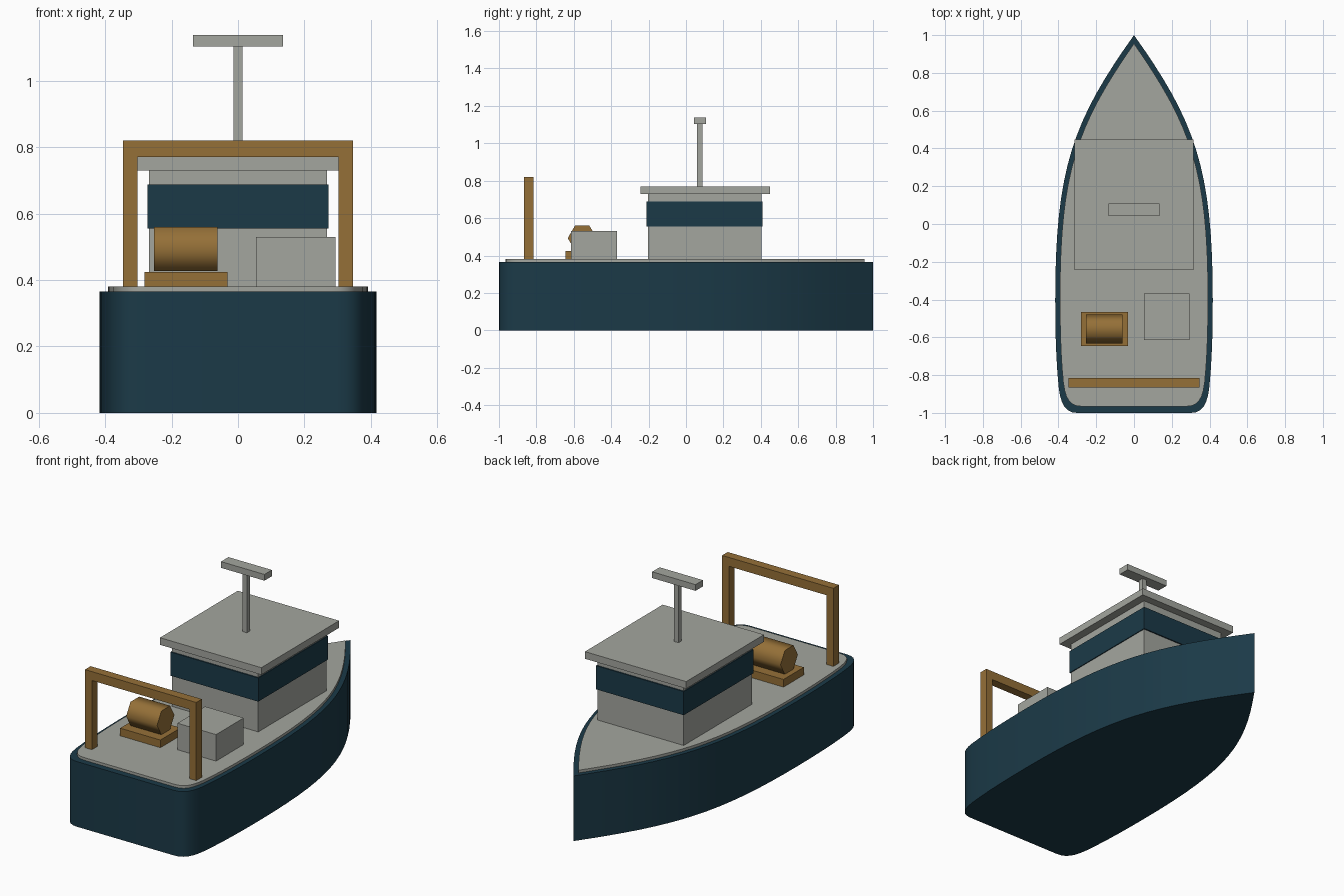
import bpy, bmesh, math
from mathutils import Vector
from mathutils.geometry import interpolate_bezier

if "Cube" in bpy.data.objects:
    bpy.data.objects.remove(bpy.data.objects["Cube"])


def material(name, rgb):
    m = bpy.data.materials.new(name)
    m.diffuse_color = (*rgb, 1)
    m.use_nodes = True
    m.node_tree.nodes["Principled BSDF"].inputs["Base Color"].default_value = m.diffuse_color
    return m


NAVY = material("navy_paint", (0.011, 0.042, 0.064))
BRONZE = material("bronze_paint", (0.30, 0.162, 0.039))
GREY = material("deck_grey", (0.37, 0.38, 0.345))


def finish(name, bm, mat, smooth=None):
    bmesh.ops.recalc_face_normals(bm, faces=bm.faces)
    mesh = bpy.data.meshes.new(name)
    bm.to_mesh(mesh)
    bm.free()
    ob = bpy.data.objects.new(name, mesh)
    bpy.context.collection.objects.link(ob)
    mesh.materials.append(mat)
    if smooth:
        bpy.ops.object.select_all(action='DESELECT')
        ob.select_set(True)
        bpy.context.view_layer.objects.active = ob
        bpy.ops.object.shade_smooth_by_angle(angle=math.radians(smooth))
    return ob


def extrude(name, pts, axis, start, depth, mat=GREY, smooth=None):
    """Solid from a closed outline; axis is the extrusion direction."""
    bm = bmesh.new()
    place = {'Z': lambda a, b: (a, b, start),
             'Y': lambda a, b: (a, start, b),
             'X': lambda a, b: (start, a, b)}[axis]
    face = bm.faces.new([bm.verts.new(place(a, b)) for a, b in pts])
    new = bmesh.ops.extrude_face_region(bm, geom=[face], use_keep_orig=True)["geom"]
    shift = Vector([depth if axis == k else 0 for k in 'XYZ'])
    bmesh.ops.translate(bm, vec=shift,
                        verts=[v for v in new if isinstance(v, bmesh.types.BMVert)])
    return finish(name, bm, mat, smooth)


def box(name, x, y, z, mat=GREY):
    pts = [(x[0], y[0]), (x[1], y[0]), (x[1], y[1]), (x[0], y[1])]
    return extrude(name, pts, 'Z', z[0], z[1] - z[0], mat)


# Hull plan: bow curve, gently narrowing side, rounded stern corner
def bezier(a, b, c, d, n):
    return [(p.x, p.y) for p in interpolate_bezier(*[Vector((*q, 0)) for q in (a, b, c, d)], n)]


half = bezier((0, 1), (.32, .55), (.417, .3), (.417, -.4), 17)
half += bezier((.417, -.4), (.417, -.58), (.412, -.74), (.398, -.87), 6)[1:]
half += bezier((.398, -.87), (.387, -.96), (.36, -1), (.30, -1), 7)[1:]
outline = half + [(-x, y) for x, y in reversed(half[1:])]

extrude("hull", outline, 'Z', 0, .366, NAVY, 30)
extrude("deck", [(x * .94, y * .96 - .005) for x, y in outline], 'Z', .36, .021, GREY, 30)

# Wheelhouse
box("cabin", (-.268, .268), (-.203, .403), (.38, .735))
box("window_band", (-.273, .273), (-.21, .41), (.555, .688), NAVY)
box("roof", (-.315, .315), (-.243, .448), (.73, .77))

# Mast with radar bar
box("mast", (-.014, .014), (.059, .087), (.77, 1.105))
box("radar_bar", (-.135, .135), (.042, .108), (1.102, 1.137))

# Stern gantry: one arch profile
w, t = .346, .043
arch = [(-w, .38), (-w, .82), (w, .82), (w, .38),
        (w - t, .38), (w - t, .77), (t - w, .77), (t - w, .38)]
extrude("stern_gantry", arch, 'Y', -.865, .05, BRONZE)

# Winch with six-sided drum
box("winch_base", (-.281, -.031), (-.645, -.465), (.38, .424), BRONZE)
hexagon = [(-.555 + .077 * math.cos(i * math.pi / 3), .493 + .077 * math.sin(i * math.pi / 3))
           for i in range(6)]
extrude("winch_drum", hexagon, 'X', -.253, .192, BRONZE, 65)

# Deck hatch box
box("deck_hatch", (.054, .294), (-.615, -.369), (.38, .53))
